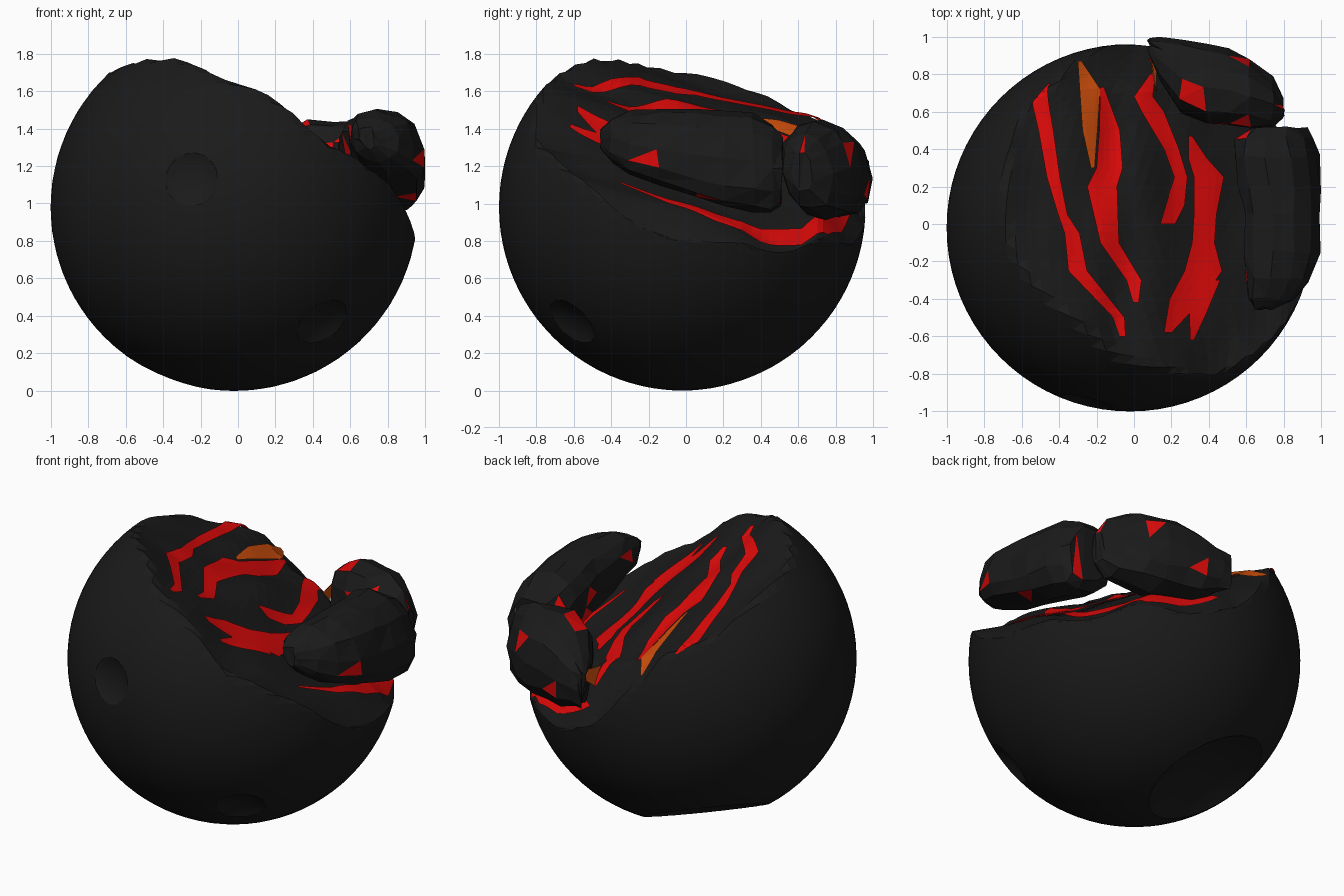
import bpy, bmesh, math, random
from mathutils import Vector, noise

if "Cube" in bpy.data.objects:
    bpy.data.objects.remove(bpy.data.objects["Cube"])

random.seed(4)
C, R = Vector((-0.02, -0.02, 0.98)), 0.98


def material(name, col):
    m = bpy.data.materials.new(name)
    m.diffuse_color = (*col, 1)
    m.use_nodes = True
    m.node_tree.nodes["Principled BSDF"].inputs["Base Color"].default_value = m.diffuse_color
    return m


ROCK = material("charcoal_rock", (0.0105, 0.0105, 0.0105))
LAVA = material("lava_red", (0.75, 0.003, 0.003))
GLOW = material("lava_orange", (0.65, 0.08, 0.004))


def make_object(name, bm, mats):
    me = bpy.data.meshes.new(name)
    bm.to_mesh(me)
    bm.free()
    ob = bpy.data.objects.new(name, me)
    bpy.context.collection.objects.link(ob)
    for m in mats:
        me.materials.append(m)
    return ob


def ramp(v, lo, hi):
    return min(1, max(0, (v - lo) / (hi - lo)))


def fracture(x, y):
    """Height of the broken, sloping fracture surface."""
    n = noise.noise(Vector((x * 4.5, y * 2, 3.1)))
    z = 1.425 - 0.55 * x - 0.28 * y - 0.2 * x * x + 0.05 * n
    z += 0.09 * ramp(x, 0.5, 0.8) * (1 - ramp(y, 0.3, 0.6))       # flatter right lip
    z -= 0.26 * ramp(y, 0.72, 0.95) * ramp(x, -0.4, 0.0)          # chipped back rim
    z += 0.06 * ramp(-y, 0.2, 0.5) * ramp(-x, 0.1, 0.3)           # raised front left peak
    return z


# Main ball with three round dents
bm = bmesh.new()
bmesh.ops.create_icosphere(bm, subdivisions=5, radius=R)
bmesh.ops.translate(bm, verts=bm.verts, vec=C)
ball = make_object("broken_ball", bm, [ROCK])


def dent(axis, rim, cut_r):
    d = math.sqrt(R * R - rim * rim) + math.sqrt(cut_r ** 2 - rim ** 2)
    b = bmesh.new()
    bmesh.ops.create_icosphere(b, subdivisions=4, radius=cut_r)
    bmesh.ops.translate(b, verts=b.verts, vec=C + Vector(axis).normalized() * d)
    cutter = make_object("dent_cutter", b, [ROCK])
    cutter.hide_render = True
    mod = ball.modifiers.new("dent", "BOOLEAN")
    mod.operation, mod.object, mod.solver = "DIFFERENCE", cutter, "EXACT"
    bpy.context.view_layer.objects.active = ball
    bpy.ops.object.modifier_apply(modifier=mod.name)
    bpy.data.objects.remove(cutter)


dent((-0.23, -0.94, 0.15), 0.145, 0.32)
dent((0.46, -0.58, -0.60), 0.15, 0.32)
dent((-0.34, 0.31, -0.88), 0.38, 0.80)

# Break away the top: drop everything above the fracture surface onto it
broken = set()
for v in ball.data.vertices:
    h = fracture(v.co.x, v.co.y)
    if v.co.z > h:
        broken.add(v.index)
        v.co.z = h
        off = v.co - C
        if off.length > R:
            v.co = C + off.normalized() * R

bpy.ops.object.select_all(action="DESELECT")
ball.select_set(True)
bpy.context.view_layer.objects.active = ball
bpy.ops.object.shade_smooth_by_angle(angle=math.radians(25))
for p in ball.data.polygons:
    if any(i in broken for i in p.vertices):
        p.use_smooth = False


# Lava cracks: ribbons given as (x, y, width), draped over the fracture
def crack(name, pts, mat, steps=5, across=4):
    b = bmesh.new()
    rows = []
    for (x0, y0, w0), (x1, y1, w1) in zip(pts, pts[1:]):
        for i in range(steps + 1):
            t = i / steps
            x, y, w = x0 + (x1 - x0) * t, y0 + (y1 - y0) * t, w0 + (w1 - w0) * t
            row = []
            for j in range(across + 1):
                px = x + w * (j / across - 0.5)
                p = Vector((px, y, fracture(px, y) + 0.012))
                if (p - C).length > R + 0.005:
                    p = C + (p - C).normalized() * (R + 0.005)
                row.append(b.verts.new(p))
            rows.append(row)
    for a, c in zip(rows, rows[1:]):
        for j in range(across):
            b.faces.new((a[j], a[j + 1], c[j + 1], c[j]))
    bmesh.ops.remove_doubles(b, verts=b.verts, dist=0.0005)
    make_object(name, b, [mat])


crack("lava_crack_left", [(-.06, -.6, .03), (-.08, -.5, .06), (-.3, -.25, .1), (-.33, -.05, .08),
      (-.38, .05, .05), (-.43, .25, .07), (-.47, .5, .08), (-.5, .65, .09), (-.48, .8, .02)], LAVA)
crack("lava_crack_middle", [(.01, -.42, .03), (0, -.3, .08), (-.13, -.1, .1), (-.17, .2, .16),
      (-.13, .3, .14), (-.13, .5, .11), (-.17, .73, .02)], LAVA)
crack("lava_crack_glowing", [(-.22, .3, .02), (-.235, .5, .08), (-.235, .72, .11), (-.29, .87, .02)], GLOW)
crack("lava_crack_inner", [(.18, 0, .08), (.22, .1, .1), (.25, .25, .07), (.2, .4, .08),
      (.1, .6, .12), (.05, .68, .1), (.1, .8, .03)], LAVA)
crack("lava_crack_wide", [(.18, -.58, .04), (.28, -.4, .18), (.37, -.25, .2), (.37, -.1, .12),
      (.38, .05, .12), (.4, .25, .16), (.34, .35, .1), (.3, .47, .02)], LAVA)
crack("lava_crack_wide_branch", [(.31, -.62, .02), (.34, -.48, .09), (.4, -.3, .12)], LAVA)
crack("lava_crack_right", [(.68, -.35, .02), (.76, -.1, .05), (.78, .15, .08), (.75, .4, .10),
      (.64, .62, .1), (.45, .76, .16), (.25, .83, .2), (.1, .88, .05)], LAVA)


# Loose chunks: lofted rock rings, (position, side, up, half side, half up)
def chunk(name, sections, along_y, lean, spots, sides=12):
    b = bmesh.new()
    rings = []
    for s, a, z, ha, hz in sections:
        ring = []
        for k in range(sides):
            t = 2 * math.pi * k / sides
            ca, sa = math.cos(t), math.sin(t)
            da = ha * math.copysign(abs(ca) ** 0.85, ca)
            dz = hz * math.copysign(abs(sa) ** 0.85, sa)
            side = a + da - lean * dz
            ring.append(b.verts.new((side, s, z + dz) if along_y else (s, side, z + dz)))
        rings.append(ring)
    for p, q in zip(rings, rings[1:]):
        for k in range(sides):
            n = (k + 1) % sides
            b.faces.new((p[k], p[n], q[n], q[k]))
    b.faces.new(rings[0])
    b.faces.new(rings[-1])
    for v in b.verts:
        v.co += Vector([random.uniform(-.011, .011) for _ in range(3)])
    bmesh.ops.triangulate(b, faces=b.faces)
    bmesh.ops.recalc_face_normals(b, faces=b.faces)
    for pt in spots:
        f = min(b.faces, key=lambda f: (f.calc_center_median() - Vector(pt)).length)
        f.material_index = 1
    make_object(name, b, [ROCK, LAVA])


chunk("front_chunk", [(-.45, .69, 1.35, .05, .06), (-.40, .73, 1.345, .12, .12), (-.3, .77, 1.33, .17, .165),
      (-.15, .79, 1.3, .20, .205), (.05, .79, 1.27, .20, .235), (.2, .78, 1.24, .21, .25),
      (.36, .76, 1.22, .22, .26), (.46, .75, 1.19, .20, .24), (.51, .77, 1.18, .15, .19)],
      True, 0.22,
      [(.97, -.17, 1.25), (.95, .12, 1.03), (.58, .45, 1.35), (.56, .18, 1.35),
       (.58, -.28, 1.35), (.6, .1, 1.15), (.65, .3, 1.0), (.85, .5, 1.1)])
chunk("back_chunk", [(.08, .96, 1.12, .03, .11), (.14, .88, 1.13, .11, .16), (.25, .79, 1.15, .19, .23),
      (.38, .75, 1.18, .215, .26), (.5, .73, 1.18, .20, .26), (.62, .70, 1.18, .18, .25),
      (.74, .65, 1.17, .13, .20), (.80, .62, 1.17, .06, .11)],
      False, 0.1,
      [(.33, .72, 1.43), (.36, .68, 1.43), (.5, .53, 1.25), (.55, .87, 1.3),
       (.76, .64, 1.3), (.3, .95, 1.1), (.57, .57, 1.3)])

# Glowing flake on the inner end of the back chunk
fb = bmesh.new()
fb.faces.new([fb.verts.new(p) for p in ((.08, .97, 1.2), (.12, .97, 1.22), (.12, .70, 1.17), (.10, .80, 1.08))])
make_object("glowing_flake", fb, [GLOW])
